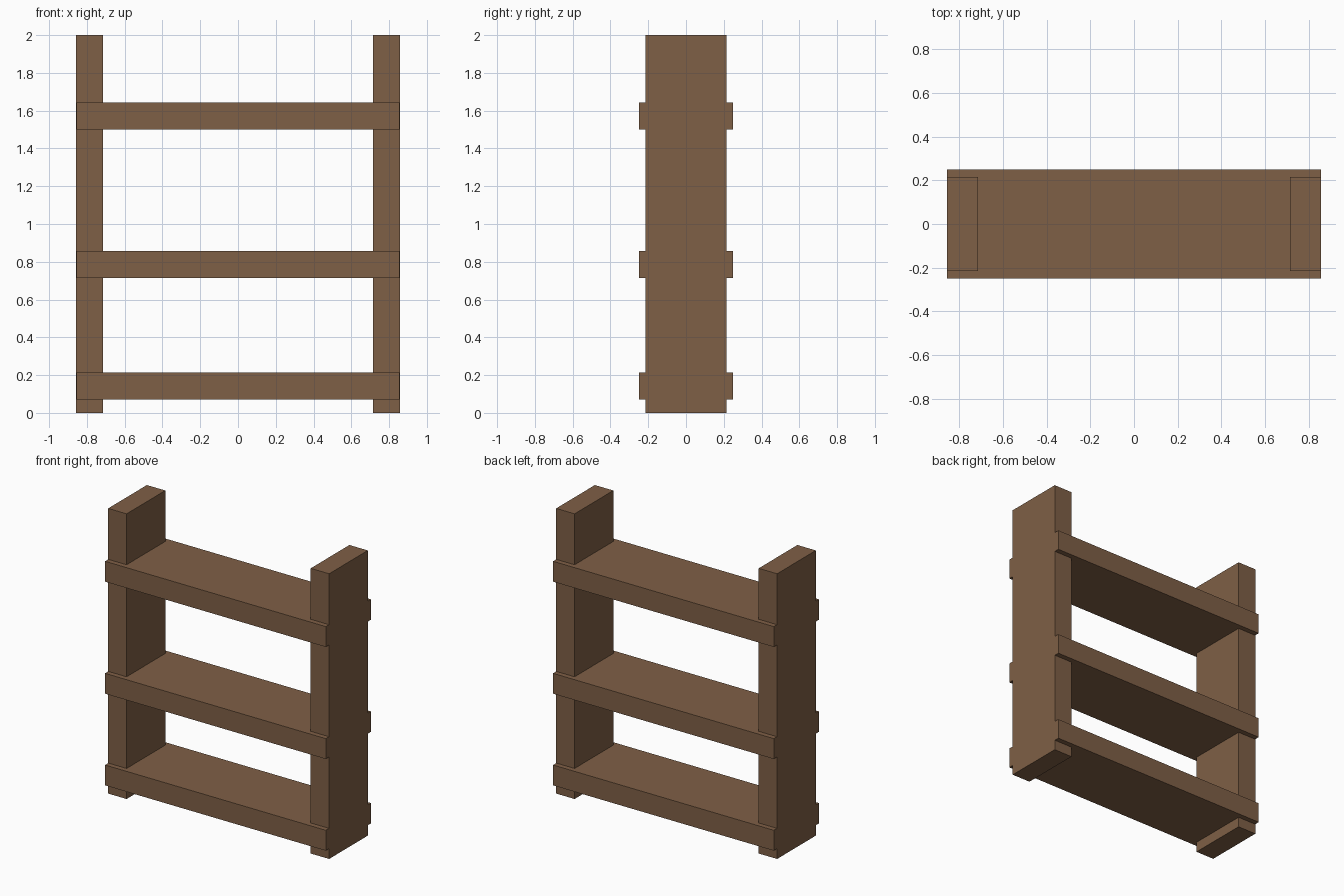
import bpy

if "Cube" in bpy.data.objects:
    bpy.data.objects.remove(bpy.data.objects["Cube"])

wood = bpy.data.materials.new("brown wood")
wood.diffuse_color = (0.212, 0.116, 0.061, 1)
wood.use_nodes = True
wood.node_tree.nodes["Principled BSDF"].inputs["Base Color"].default_value = wood.diffuse_color


def box(name, center, size):
    bpy.ops.mesh.primitive_cube_add(size=1, location=center)
    ob = bpy.context.object
    ob.name = name
    ob.scale = size
    bpy.ops.object.transform_apply(location=False, rotation=False, scale=True)
    ob.data.materials.append(wood)
    return ob


T = 1 / 7  # plank thickness

# Two side uprights
for side, x in (("left", -1), ("right", 1)):
    box(side + "_upright", (x * 5.5 * T, 0, 1), (T, 3 * T, 2))

# Three shelves, slightly deeper than the uprights (ends a hair inside the sides)
for name, z in (("bottom", T), ("middle", 5.5 * T), ("top", 11 * T)):
    zc = {"bottom": T, "middle": 5.5 * T, "top": 11 * T}[name]
    box(name + "_shelf", (0, 0, z), (12 * T - 0.002, 0.5, T))
